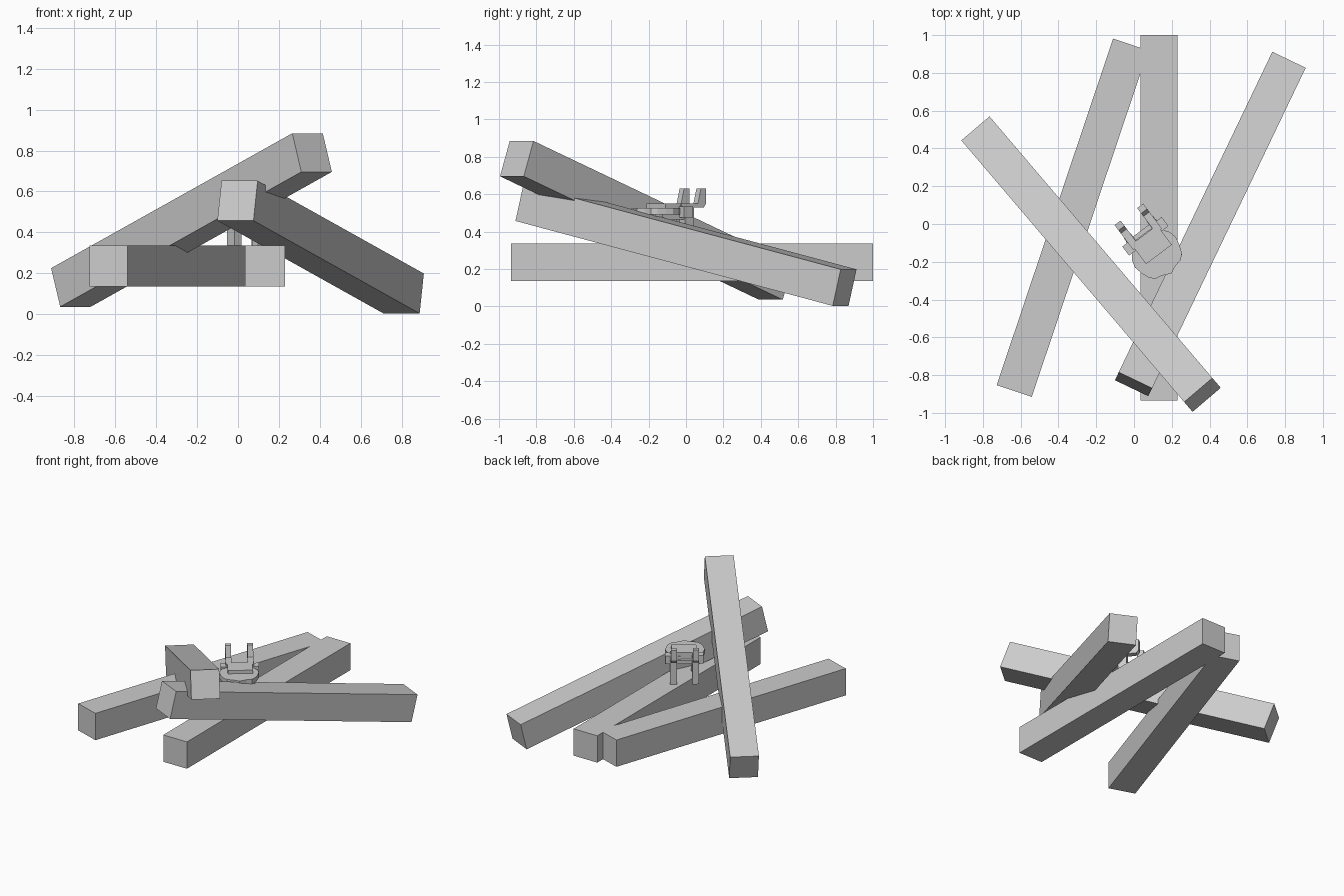
import bpy, bmesh, math
from mathutils import Matrix, Vector

old = bpy.data.objects.get("Cube")
if old:
    bpy.data.objects.remove(old, do_unlink=True)

grey = bpy.data.materials.new("plain_grey")
grey.use_nodes = True
grey.diffuse_color = (0.6, 0.6, 0.6, 1)
grey.node_tree.nodes["Principled BSDF"].inputs["Base Color"].default_value = (0.6, 0.6, 0.6, 1)


def finish(name, bm, matrix):
    bmesh.ops.recalc_face_normals(bm, faces=bm.faces)
    mesh = bpy.data.meshes.new(name)
    bm.to_mesh(mesh)
    bm.free()
    mesh.materials.append(grey)
    obj = bpy.data.objects.new(name, mesh)
    obj.matrix_world = matrix
    bpy.context.scene.collection.objects.link(obj)
    return obj


def box(name, center, size, matrix):
    bm = bmesh.new()
    bmesh.ops.create_cube(bm, size=1)
    bmesh.ops.scale(bm, vec=size, verts=bm.verts)
    bmesh.ops.translate(bm, vec=center, verts=bm.verts)
    return finish(name, bm, matrix)


def prism(name, points, offset, matrix):
    """Extrude a closed outline of 3D points along offset."""
    bm = bmesh.new()
    face = bm.faces.new([bm.verts.new(p) for p in points])
    ext = bmesh.ops.extrude_face_region(bm, geom=[face])
    moved = [g for g in ext["geom"] if isinstance(g, bmesh.types.BMVert)]
    bmesh.ops.translate(bm, vec=offset, verts=moved)
    return finish(name, bm, matrix)


def beam(name, center, direction):
    """Square timber lying along direction, without roll."""
    d = Vector(direction).normalized()
    side = d.cross(Vector((0, 0, 1))).normalized()
    up = side.cross(d)
    rot = Matrix((side, d, up)).transposed().to_4x4()
    box(name, (0, 0, 0), (0.196, 1.935, 0.201), Matrix.Translation(center) @ rot)


# Four crossed timbers
beam("straight_beam", (0.133, 0.033, 0.235), (0, 1, 0))
beam("angled_beam", (-0.326, 0.033, 0.235), (0.615, 1.83, 0))
beam("right_leaning_beam", (0.404, 0.0, 0.3275), (0.815, 1.70, -0.455))
beam("left_leaning_beam", (-0.2275, -0.2125, 0.46), (1.18, -1.385, 0.66))

# Small figure: local x is sideways, local y is forward
figure = Matrix.Translation((0.12, -0.145, 0)) @ Matrix.Rotation(math.atan2(0.6, 0.8), 4, "Z")

# Shell with a stepped rim
half = [(0.05, 0.115), (0.09, 0.09), (0.125, 0.04), (0.135, 0.0), (0.125, -0.045),
        (0.11, -0.085), (0.085, -0.112), (0.045, -0.12)]
rim = half + [(0, -0.14)] + [(-x, y) for x, y in reversed(half)]
prism("shell", [(x - 0.008, y, 0.49) for x, y in rim], (0, 0, 0.035), figure)
box("shell_top", (0, 0.045, 0.535), (0.17, 0.13, 0.03), figure)
box("belly", (0, 0.01, 0.48), (0.18, 0.18, 0.03), figure)
box("front_bar", (0, 0.125, 0.49), (0.2, 0.025, 0.025), figure)

# Raised arms, shoulders and legs on both sides
arm = [(0.08, 0.55), (0.19, 0.55), (0.21, 0.63), (0.245, 0.63),
       (0.245, 0.55), (0.228, 0.528), (0.08, 0.528)]
for side, sx in (("left", -1), ("right", 1)):
    x = 0.075 * sx
    prism(side + "_arm", [(x - 0.02, f, z) for f, z in arm], (0.04, 0, 0), figure)
    box(side + "_shoulder", (0.105 * sx, 0.1, 0.505), (0.05, 0.06, 0.06), figure)
    box(side + "_front_leg", (x, 0.13, 0.432), (0.045, 0.06, 0.195), figure)
    box(side + "_rear_leg", (x, -0.07, 0.41), (0.045, 0.05, 0.16), figure)
